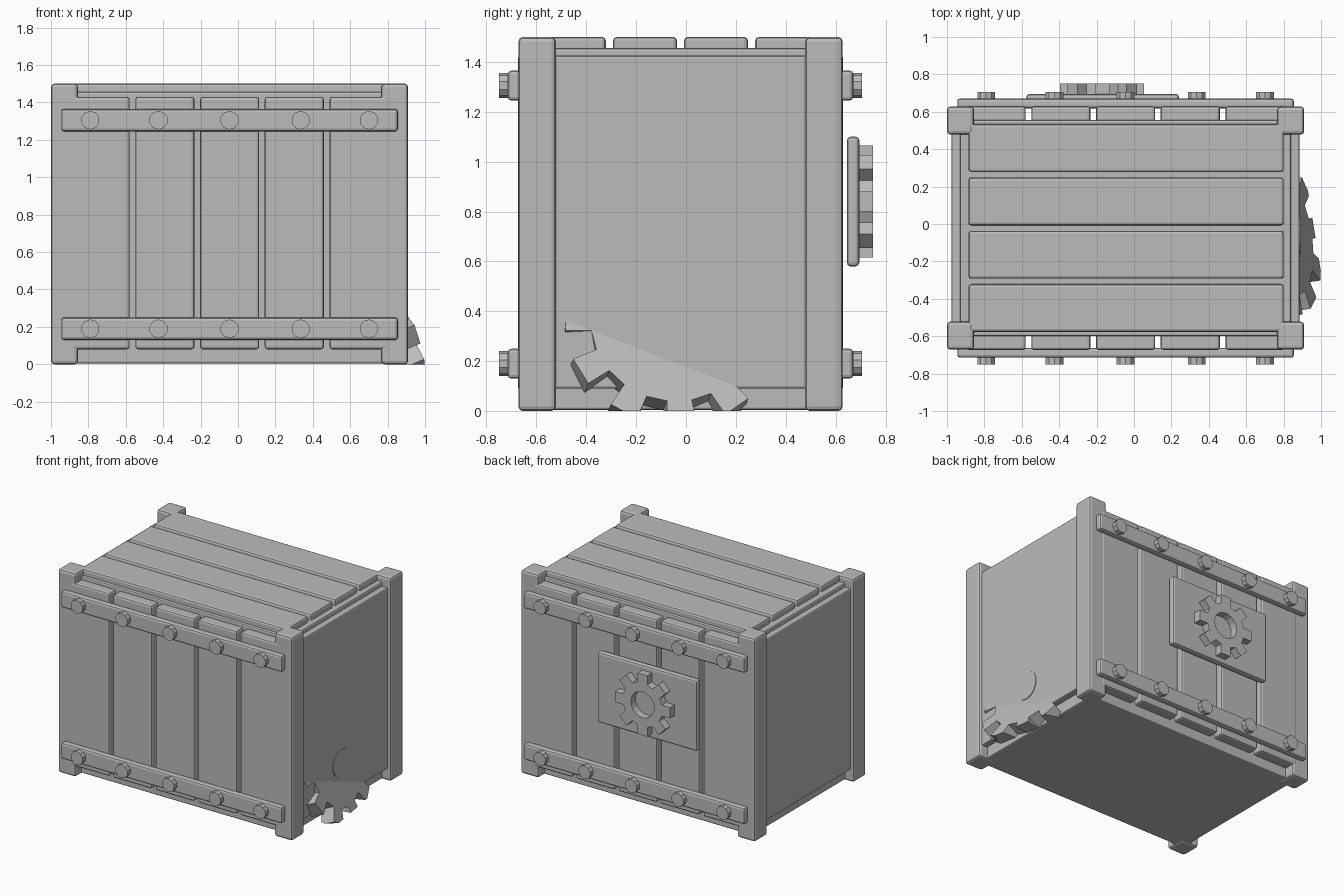
import bpy, bmesh, math
from mathutils import Matrix, Vector

if "Cube" in bpy.data.objects:
    bpy.data.objects.remove(bpy.data.objects["Cube"])

grey = bpy.data.materials.new("plain_grey")
grey.use_nodes = True
grey.diffuse_color = (0.5, 0.5, 0.5, 1)
grey.node_tree.nodes["Principled BSDF"].inputs["Base Color"].default_value = (0.5, 0.5, 0.5, 1)

CX, CY = -0.045, -0.022          # centre of the crate body
AXIS_X = Matrix(((0, 0, 1, 0), (1, 0, 0, 0), (0, 1, 0, 0), (0, 0, 0, 1)))


def finish(name, bm):
    bmesh.ops.recalc_face_normals(bm, faces=bm.faces)
    me = bpy.data.meshes.new(name)
    bm.to_mesh(me)
    bm.free()
    me.materials.append(grey)
    ob = bpy.data.objects.new(name, me)
    bpy.context.collection.objects.link(ob)
    return ob


def box(name, x, y, z, bevel=0.015):
    bm = bmesh.new()
    bmesh.ops.create_cube(bm, size=1)
    for v in bm.verts:
        for i, (a, b) in enumerate((x, y, z)):
            v.co[i] = min(a, b) if v.co[i] < 0 else max(a, b)
    if bevel:
        bmesh.ops.bevel(bm, geom=bm.edges[:], offset=bevel, segments=2,
                        profile=0.5, affect='EDGES')
    return finish(name, bm)


def disc(name, matrix, radius, depth, sides):
    bm = bmesh.new()
    bmesh.ops.create_cone(bm, cap_ends=True, segments=sides, radius1=radius,
                          radius2=radius, depth=depth, matrix=matrix)
    return finish(name, bm)


def gear(name, matrix, teeth, tip, root, hole, tip_half, root_half, start, thick, floor=False):
    # Ring of quads around the hole, thickened and placed
    bm = bmesh.new()
    outer, inner = [], []
    for k in range(teeth):
        mid = start + 360 * k / teeth
        for r, off in ((root, -root_half), (tip, -tip_half), (tip, tip_half), (root, root_half)):
            a = math.radians(mid + off)
            d = Vector((math.cos(a), math.sin(a), 0))
            outer.append(bm.verts.new(d * r))
            inner.append(bm.verts.new(d * hole))
    n = len(outer)
    for i in range(n):
        j = (i + 1) % n
        bm.faces.new((inner[i], outer[i], outer[j], inner[j]))
    ext = bmesh.ops.extrude_face_region(bm, geom=bm.faces[:])
    for v in ext["geom"]:
        if isinstance(v, bmesh.types.BMVert):
            v.co.z -= thick
    bm.transform(matrix)
    if floor:
        bmesh.ops.bisect_plane(bm, geom=bm.verts[:] + bm.edges[:] + bm.faces[:],
                               plane_co=(0, 0, 0), plane_no=(0, 0, -1), clear_outer=True)
        bmesh.ops.holes_fill(bm, edges=[e for e in bm.edges if e.is_boundary], sides=0)
    return finish(name, bm)


# Body: stepped core
box("side_panels", (-0.975, 0.885), (CY - 0.578, CY + 0.578), (0.09, 1.425), 0.01)
box("inner_core", (-0.93, 0.84), (CY - 0.578, CY + 0.578), (0.005, 1.455), 0.01)

# Corner posts
for sx, side in ((-1, "right"), (1, "left")):
    for sy, end in ((-1, "front"), (1, "back")):
        box(f"corner_post_{end}_{side}", (CX + sx * 0.81, CX + sx * 0.955),
            (CY + sy * 0.5, CY + sy * 0.65), (0, 1.5), 0.018)

# Lid planks
for i in range(4):
    y = CY + (i - 1.5) * 0.285
    box(f"lid_plank_{i + 1}", (-0.885, 0.8), (y - 0.128, y + 0.128), (1.44, 1.5))

# Wall planks, straps and bolts on front and back
for s, end in ((-1, "front"), (1, "back")):
    for i in range(5):
        x = CX + (i - 2) * 0.346
        box(f"{end}_plank_{i + 1}", (x - 0.158, x + 0.158),
            (CY + s * 0.56, CY + s * 0.652), (0.08, 1.43))
    for z, level in ((0.19, "lower"), (1.305, "upper")):
        box(f"{end}_{level}_strap", (CX - 0.9, CX + 0.9),
            (CY + s * 0.64, CY + s * 0.693), (z - 0.06, z + 0.06))
        for i, x in enumerate((-0.79, -0.425, -0.045, 0.335, 0.7)):
            m = Matrix.Translation((x, CY + s * 0.704, z)) @ Matrix.Rotation(math.pi / 2, 4, 'X')
            disc(f"{end}_{level}_bolt_{i + 1}", m, 0.05, 0.048, 10)

# Back plate with gear emblem
box("back_plate", (-0.575, 0.24), (0.645, 0.695), (0.58, 1.1))
gear("back_gear", Matrix.Translation((-0.17, 0.75, 0.84)) @ Matrix.Rotation(-math.pi / 2, 4, 'X'),
     8, 0.228, 0.162, 0.095, 10, 14, 0, 0.056)

# Tilted gear breaking out of the side, and its axle end
tilt = Matrix.Rotation(math.radians(-24), 4, Vector((0, 0.933, -0.36)))
gear("side_gear", Matrix.Translation((0.827, -0.06, 0.34)) @ tilt @ AXIS_X,
     11, 0.43, 0.325, 0.1, 8, 9, 274.4, 0.1, floor=True)
disc("axle_end", Matrix.Translation((0.88, -0.06, 0.34)) @ AXIS_X, 0.102, 0.02, 14)
